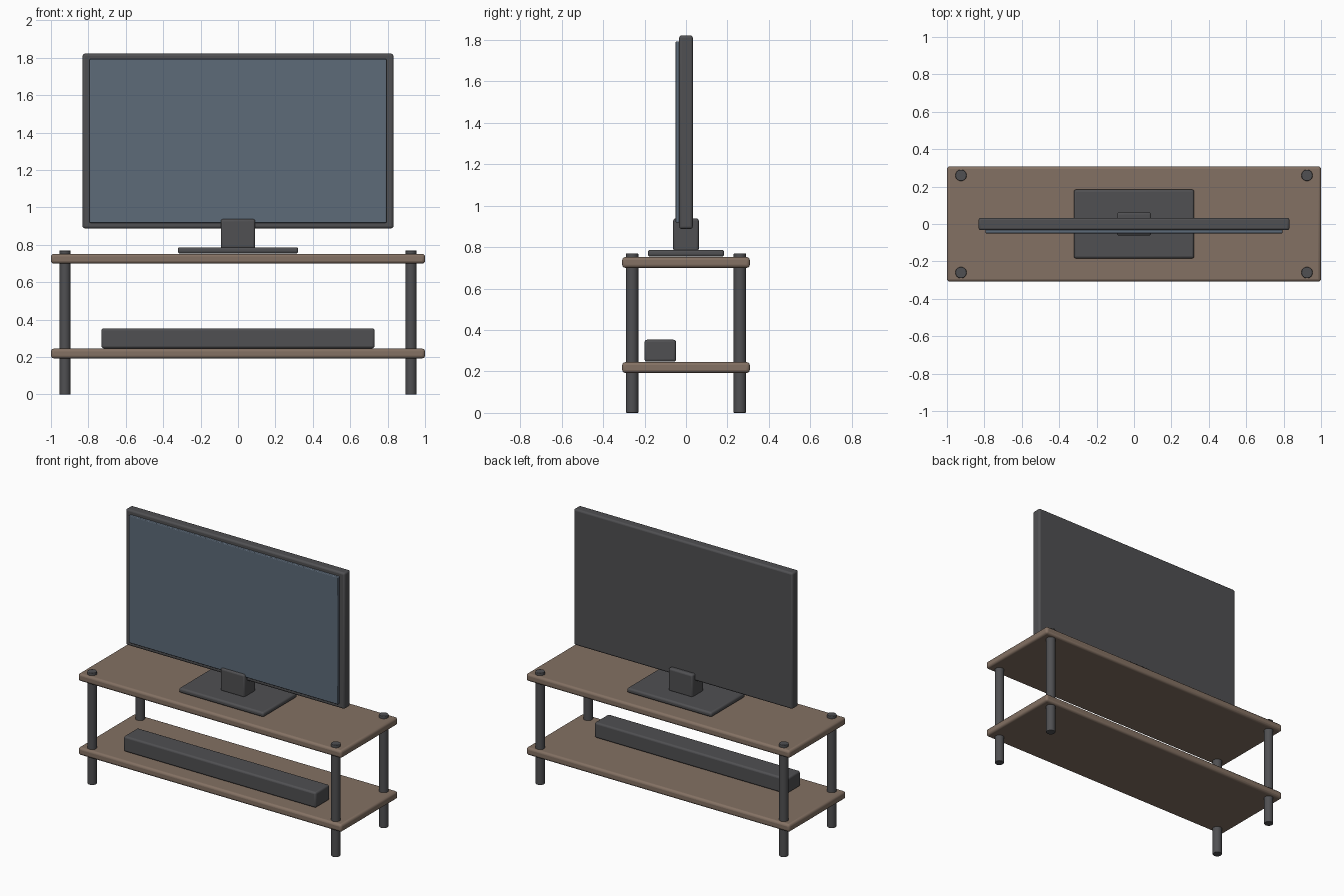
import bpy
import math

cube = bpy.data.objects.get("Cube")
if cube:
    bpy.data.objects.remove(cube, do_unlink=True)


def material(name, rgb):
    m = bpy.data.materials.new(name)
    m.use_nodes = True
    m.diffuse_color = (*rgb, 1)
    m.node_tree.nodes["Principled BSDF"].inputs["Base Color"].default_value = (*rgb, 1)
    return m


wood = material("brown wood", (0.23, 0.165, 0.125))
dark = material("dark grey", (0.08, 0.08, 0.085))
glass = material("blue grey screen", (0.11, 0.145, 0.19))


def finish(name, mat, bevel):
    """Name and colour the active object, then round its edges."""
    ob = bpy.context.object
    ob.name = ob.data.name = name
    ob.data.materials.append(mat)
    bpy.ops.object.transform_apply(location=False, rotation=False, scale=True)
    mod = ob.modifiers.new("rounded edges", 'BEVEL')
    mod.width = bevel
    mod.segments = 3
    mod.limit_method = 'ANGLE'
    mod.angle_limit = math.radians(40)
    bpy.ops.object.shade_smooth_by_angle(angle=math.radians(35))


def box(name, mat, x, y, z, bevel):
    """Rounded box from (low, high) ranges along each axis."""
    spans = (x, y, z)
    bpy.ops.mesh.primitive_cube_add(size=1, location=[(a + b) / 2 for a, b in spans])
    bpy.context.object.scale = [b - a for a, b in spans]
    finish(name, mat, bevel)


# Stand: two shelves on four round posts
for name, top in (("lower_shelf", 0.245), ("upper_shelf", 0.752)):
    box(name, wood, (-1, 1), (-0.308, 0.308), (top - 0.052, top), 0.015)

for side, sx in (("left", 1), ("right", -1)):
    for end, sy in (("front", -1), ("back", 1)):
        bpy.ops.mesh.primitive_cylinder_add(
            vertices=32, radius=0.03, depth=0.77,
            location=(0.925 * sx, 0.26 * sy, 0.385))
        finish(f"{end}_{side}_post", dark, 0.004)

# Television
box("television_case", dark, (-0.831, 0.831), (-0.033, 0.033), (0.888, 1.822), 0.012)
box("screen", glass, (-0.794, 0.794), (-0.05, -0.02), (0.918, 1.793), 0.005)
box("stand_neck", dark, (-0.092, 0.092), (-0.062, 0.062), (0.78, 0.938), 0.012)
box("stand_base", dark, (-0.322, 0.322), (-0.184, 0.184), (0.754, 0.787), 0.012)

# Soundbar on the lower shelf
box("soundbar", dark, (-0.73, 0.73), (-0.2, -0.048), (0.247, 0.353), 0.012)
